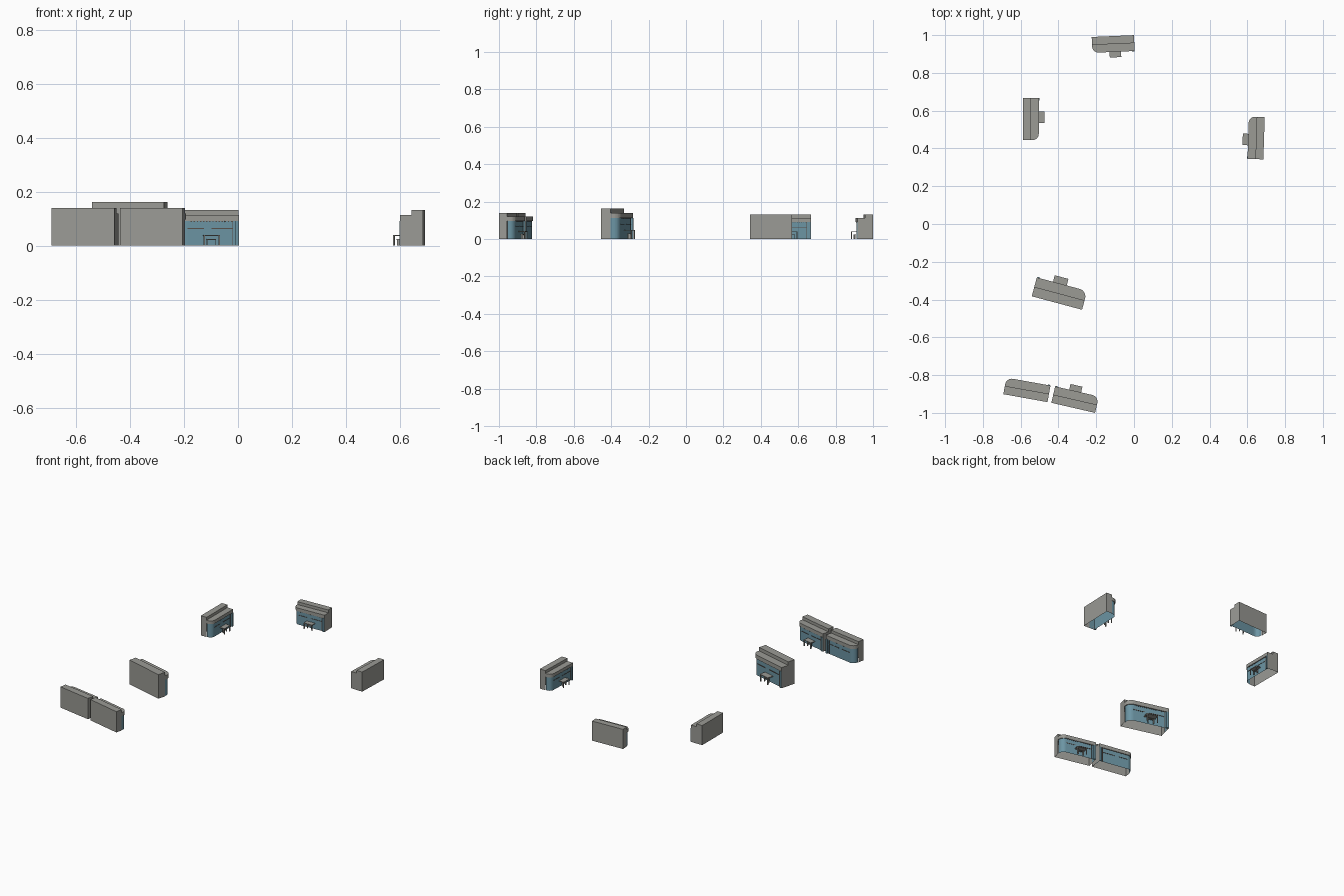
import bpy, bmesh, math
from mathutils import Matrix, Vector

if "Cube" in bpy.data.objects:
    bpy.data.objects.remove(bpy.data.objects["Cube"])


def material(name, rgb):
    m = bpy.data.materials.new(name)
    m.diffuse_color = (*rgb, 1)
    m.use_nodes = True
    m.node_tree.nodes["Principled BSDF"].inputs["Base Color"].default_value = m.diffuse_color
    return m


GREY = material("concrete grey", (0.325, 0.325, 0.30))
GLASS = material("glass blue", (0.15, 0.30, 0.37))
DARK = material("dark brown metal", (0.10, 0.08, 0.07))

# Basic pavilion size: local x runs along the front, back at y=0, front at y=-D
W, D, MID = 0.224, 0.084, 0.042
TOP, STEP, SOFFIT, R = 0.132, 0.113, 0.091, 0.034
SIDES = {"bottom": Vector((0, 0, -1)), "top": Vector((0, 0, 1)),
         "front": Vector((0, -1, 0)), "back": Vector((0, 1, 0))}


def rect(x0, x1, y0, y1):
    return [(x0, y0), (x1, y0), (x1, y1), (x0, y1)]


def rounded(x0, x1, y0, y1, r):
    """Rectangle whose front left corner is rounded."""
    pts = [(x1, y0), (x1, y1), (x0, y1)]
    for i in range(9):
        a = math.pi + math.pi / 2 * i / 8
        pts.append((x0 + r + r * math.cos(a), y0 + r + r * math.sin(a)))
    return pts


def prism(name, outline, z0, z1, mat, place, skip=()):
    """Extrude a plan outline between two heights, leave some sides open, place it."""
    bm = bmesh.new()
    face = bm.faces.new([bm.verts.new((x, y, z0)) for x, y in outline])
    ext = bmesh.ops.extrude_face_region(bm, geom=[face], use_keep_orig=True)
    verts = [v for v in ext["geom"] if isinstance(v, bmesh.types.BMVert)]
    bmesh.ops.translate(bm, verts=verts, vec=Vector((0, 0, z1 - z0)))
    bmesh.ops.recalc_face_normals(bm, faces=bm.faces)
    bm.normal_update()
    open_sides = [f for f in bm.faces if any(f.normal.dot(SIDES[s]) > 0.999 for s in skip)]
    bmesh.ops.delete(bm, geom=open_sides, context='FACES')
    bm.transform(place)
    if place.determinant() < 0:
        bmesh.ops.reverse_faces(bm, faces=bm.faces)
    me = bpy.data.meshes.new(name)
    bm.to_mesh(me)
    bm.free()
    me.materials.append(mat)
    bpy.context.collection.objects.link(bpy.data.objects.new(name, me))


def pavilion(n, x, y, angle, scale=1.0, mirror=False, counter=True):
    place = (Matrix.Translation((x, y, 0))
             @ Matrix.Rotation(math.radians(angle), 4, 'Z')
             @ Matrix.Scale(scale, 4))
    if mirror:
        place = place @ Matrix.Translation((W, 0, 0)) @ Matrix.Diagonal((-1, 1, 1, 1))

    def add(part, outline, z0, z1, mat, skip=()):
        prism(f"{part}_{n}", outline, z0, z1, mat, place, skip)

    # hollow rear walls open below, roof block, rounded fascia, thin glass front, end wall
    add("rear_walls", rect(0, W, -MID, 0), 0, SOFFIT, GREY, ("bottom", "top", "front"))
    add("roof_block", rect(0, W, -MID, 0), SOFFIT, TOP, GREY)
    add("fascia", rounded(0, W, -D, -MID, R), SOFFIT, STEP, GREY)
    add("glass_front", rounded(0.004, W - 0.003, -D + 0.005, -MID, R - 0.005),
        0, SOFFIT, GLASS, ("bottom", "top", "back"))
    add("end_wall", rect(W - 0.003, W, -D, -MID), 0, SOFFIT, GREY, ("bottom", "back"))

    # glazing bars, side panel and the row of small soffit blocks
    gy = -D + 0.005
    add("side_panel", rect(W - 0.013, W - 0.002, -D - 0.003, gy), 0, SOFFIT, GLASS)
    add("door_post", rect(0.200, 0.2025, gy - 0.002, gy), 0, SOFFIT, DARK)
    for i, (a, b) in enumerate([(0.034, 0.094), (0.122, 0.200)]):
        add(f"glazing_rail_{i}", rect(a, b, gy - 0.002, gy), 0.062, 0.065, DARK)
    for i in range(14):
        a = 0.045 + i * 0.0115
        add(f"soffit_block_{i}", rect(a, a + 0.005, gy - 0.003, gy), SOFFIT - 0.003, SOFFIT, DARK)

    # counter table with legs, and a stool beneath it
    if counter:
        a, b, f = 0.091, 0.152, -D - 0.029
        add("table_top", rect(a, b, f, gy), 0.036, 0.040, GREY)
        for i, lx in enumerate((a, b - 0.005)):
            add(f"table_leg_{i}", rect(lx, lx + 0.005, f, f + 0.005), 0, 0.036, GREY)
        add("stool_seat", rect(0.104, 0.139, -D - 0.016, -D - 0.004), 0.021, 0.024, GREY)
        for i, lx in enumerate((0.104, 0.136)):
            add(f"stool_leg_{i}", rect(lx, lx + 0.003, -D - 0.014, -D - 0.006), 0, 0.021, GREY)


# back left corner, heading and scale of each pavilion
pavilion(1, -0.224, 0.990, 2.5)
pavilion(2, -0.588, 0.444, 90)
pavilion(3, 0.692, 0.566, -91.8)
pavilion(4, -0.275, -0.454, 165, 1.23)
pavilion(5, -0.206, -1.000, 167, 1.06)
pavilion(6, -0.458, -0.943, 169.8, 1.06, mirror=True, counter=False)
